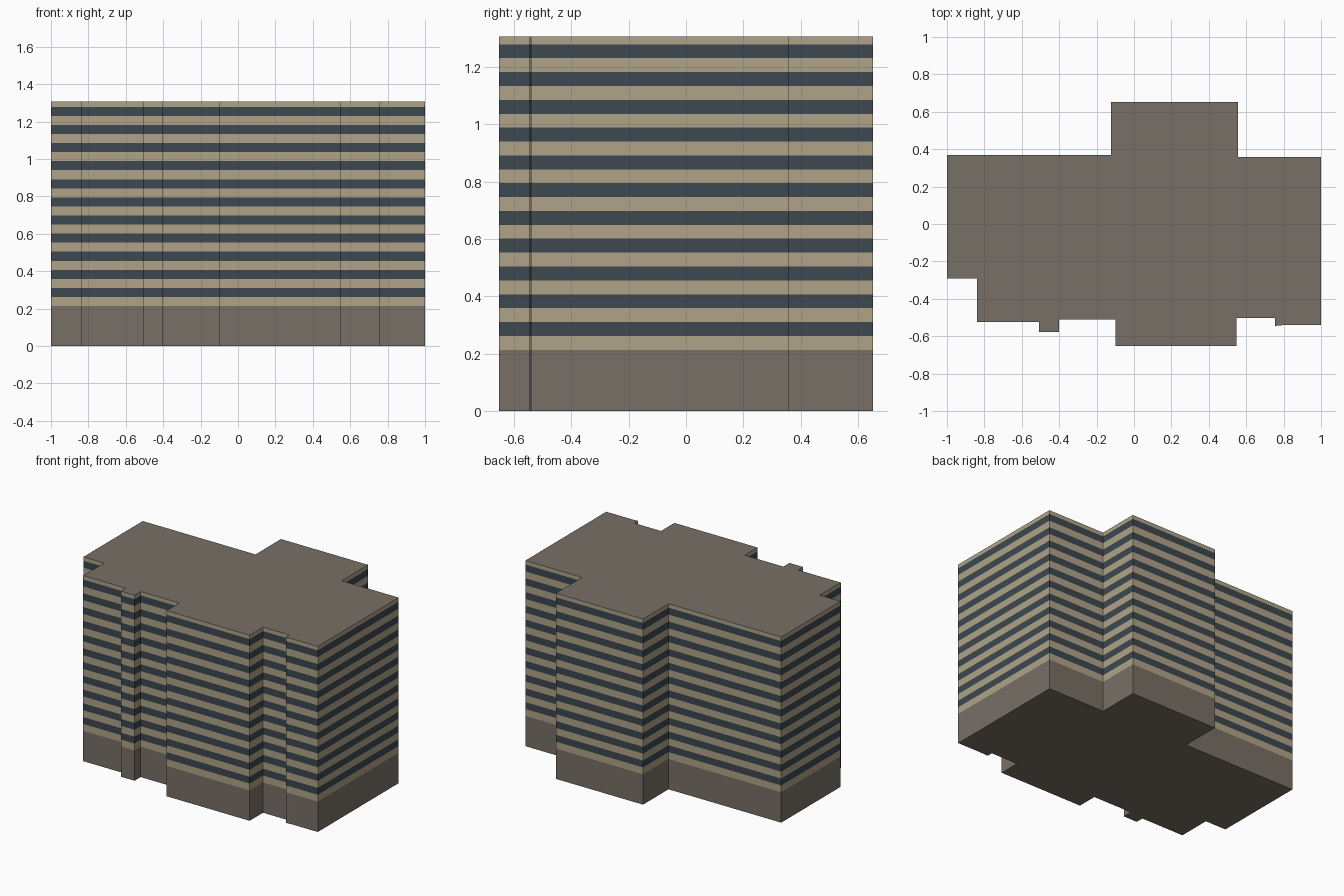
import bpy, bmesh

if "Cube" in bpy.data.objects:
    bpy.data.objects.remove(bpy.data.objects["Cube"])

# Building footprint, counter-clockwise from the front left corner
OUTLINE = [(-1, -0.291), (-0.839, -0.291), (-0.839, -0.523), (-0.508, -0.523),
           (-0.508, -0.578), (-0.401, -0.578), (-0.401, -0.51), (-0.10, -0.51),
           (-0.10, -0.652), (0.547, -0.652), (0.547, -0.503), (0.754, -0.503),
           (0.754, -0.545), (0.795, -0.541), (1, -0.541), (1, 0.359),
           (0.557, 0.359), (0.557, 0.652), (-0.122, 0.652), (-0.122, 0.369),
           (-1, 0.369)]
BASE_TOP, FLOOR, FLOORS, TOP = 0.2135, 0.0968, 11, 1.306


def linear(c):
    c /= 255
    return c / 12.92 if c <= 0.04045 else ((c + 0.055) / 1.055) ** 2.4


def material(name, rgb):
    m = bpy.data.materials.new(name)
    m.diffuse_color = (*[linear(c) for c in rgb], 1)
    m.use_nodes = True
    m.node_tree.nodes["Principled BSDF"].inputs["Base Color"].default_value = m.diffuse_color
    return m


stone = material("grey_stone", (120, 112, 102))
sand = material("sand_wall", (176, 164, 136))
glass = material("dark_glass", (60, 72, 80))


def walls(name, heights, mats, bottom=False, top=False):
    """Stack footprint rings; wall bands alternate through mats, caps use the stone slot."""
    bm = bmesh.new()
    rings = [[bm.verts.new((x, y, z)) for x, y in OUTLINE] for z in heights]
    n = len(OUTLINE)
    for k, (lo, hi) in enumerate(zip(rings, rings[1:])):
        for i in range(n):
            j = (i + 1) % n
            f = bm.faces.new((lo[i], lo[j], hi[j], hi[i]))
            f.material_index = k % len(mats)
    caps = ([list(reversed(rings[0]))] if bottom else []) + ([rings[-1]] if top else [])
    slots = mats if stone in mats else mats + [stone]
    for cap in caps:
        bm.faces.new(cap).material_index = slots.index(stone)
    me = bpy.data.meshes.new(name)
    bm.to_mesh(me)
    bm.free()
    for m in slots:
        me.materials.append(m)
    ob = bpy.data.objects.new(name, me)
    bpy.context.collection.objects.link(ob)


# Plain ground storey
walls("base", [0, BASE_TOP], [stone], bottom=True)

# Upper storeys: sill band then window band on each floor
levels = [BASE_TOP + FLOOR / 2 * k for k in range(2 * FLOORS + 1)]
walls("floors", levels, [sand, glass])

# Wall band under the flat roof
walls("roof", [levels[-1], TOP], [sand], top=True)
